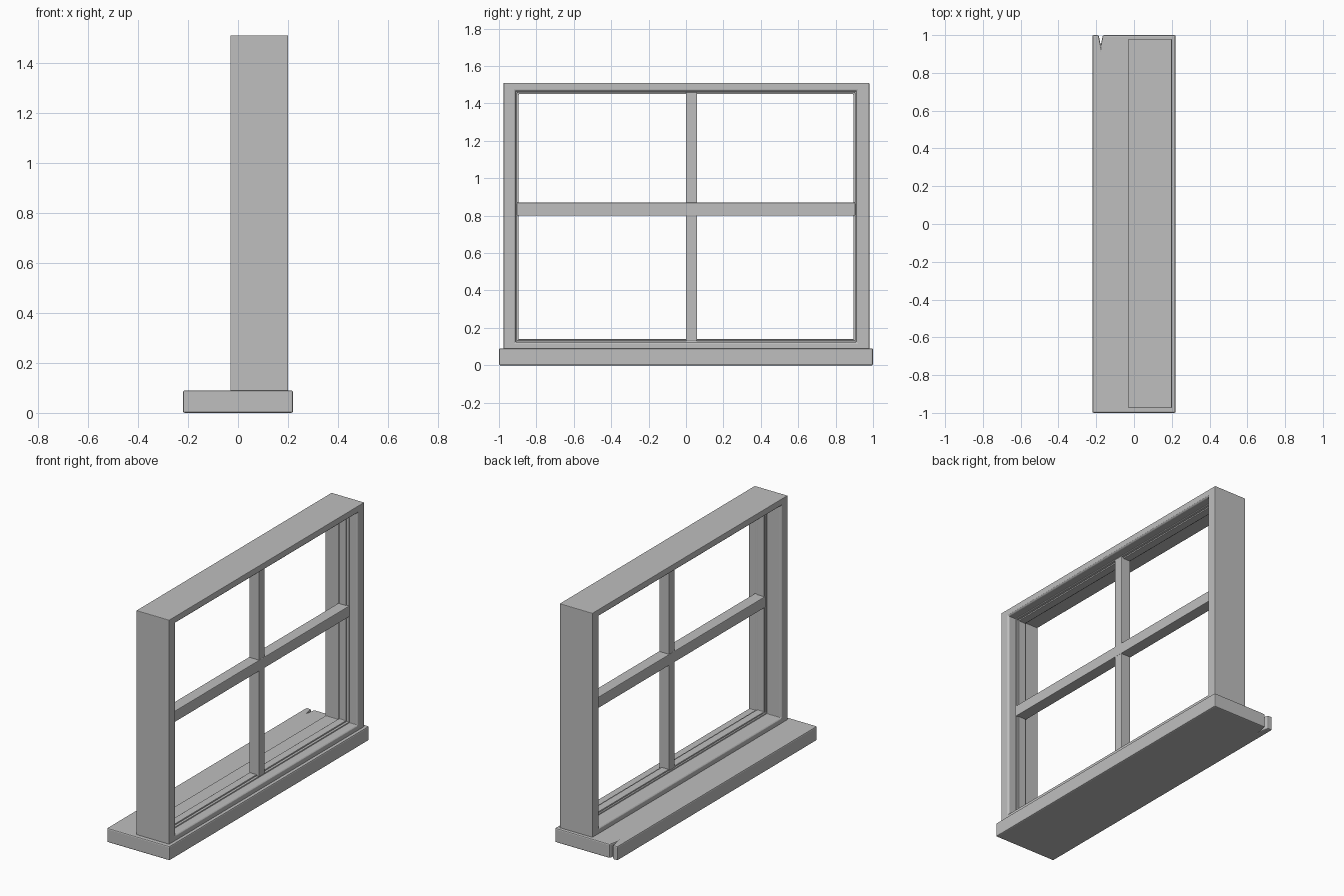
import bpy, bmesh

cube = bpy.data.objects.get("Cube")
if cube:
    bpy.data.objects.remove(cube, do_unlink=True)

grey = bpy.data.materials.new("painted_grey")
grey.use_nodes = True
COLOUR = (0.52, 0.52, 0.52, 1)
grey.diffuse_color = COLOUR
grey.node_tree.nodes["Principled BSDF"].inputs["Base Color"].default_value = COLOUR


def finish(name, bm, bevel):
    bmesh.ops.recalc_face_normals(bm, faces=bm.faces)
    mesh = bpy.data.meshes.new(name)
    bm.to_mesh(mesh)
    bm.free()
    mesh.materials.append(grey)
    obj = bpy.data.objects.new(name, mesh)
    bpy.context.collection.objects.link(obj)
    mod = obj.modifiers.new("soft_edges", "BEVEL")
    mod.width = bevel
    mod.segments = 2
    mod.limit_method = "ANGLE"
    return obj


def prism(name, outline, z0, z1, bevel):
    """Extrude an outline in plan from z0 up to z1."""
    bm = bmesh.new()
    face = bm.faces.new([bm.verts.new((x, y, z0)) for x, y in outline])
    new = bmesh.ops.extrude_face_region(bm, geom=[face])["geom"]
    top = [v for v in new if isinstance(v, bmesh.types.BMVert)]
    bmesh.ops.translate(bm, verts=top, vec=(0, 0, z1 - z0))
    return finish(name, bm, bevel)


def box(name, x0, x1, y0, y1, z0, z1, bevel):
    return prism(name, [(x0, y0), (x1, y0), (x1, y1), (x0, y1)], z0, z1, bevel)


def mitred_ring(name, stations, bevel):
    """Join rectangles (x, y0, y1, z0, z1) into a closed mitred frame."""
    bm = bmesh.new()
    loops = [[bm.verts.new((x, y, z)) for y, z in
              ((y0, z0), (y1, z0), (y1, z1), (y0, z1))]
             for x, y0, y1, z0, z1 in stations]
    for a, b in zip(loops, loops[1:] + loops[:1]):
        for i in range(4):
            j = (i + 1) % 4
            bm.faces.new((a[i], a[j], b[j], b[i]))
    return finish(name, bm, bevel)


def opening(x, grow):
    return (x, -0.895 - grow, 0.895 + grow, 0.14 - grow, 1.45 + grow)


# Sill with a small V notch in one end
prism("sill", [(-0.22, -1), (0.22, -1), (0.22, 1), (-0.165, 1),
               (-0.176, 0.945), (-0.187, 1), (-0.22, 1)], 0, 0.09, 0.007)

# Outer frame with rebated, chamfered reveals on both sides
outer = (-0.975, 0.98, 0.06, 1.51)
mitred_ring("frame", [
    (-0.03, *outer), (0.20, *outer),
    opening(0.20, 0.022), opening(0.192, 0.015), opening(0.145, 0.015),
    opening(0.145, 0.008), opening(0.07, 0.008), opening(0.07, 0.015),
    opening(-0.022, 0.015), opening(-0.03, 0.022)], 0.003)

# Sash lining set in the middle of the frame
mitred_ring("sash", [opening(0.08, 0.012), opening(0.13, 0.012),
                     opening(0.13, 0), opening(0.08, 0)], 0.003)

# Glazing bars
box("upright_bar", 0.077, 0.147, 0.0, 0.06, 0.13, 1.46, 0.004)
box("cross_bar", 0.075, 0.149, -0.905, 0.905, 0.80, 0.87, 0.004)
